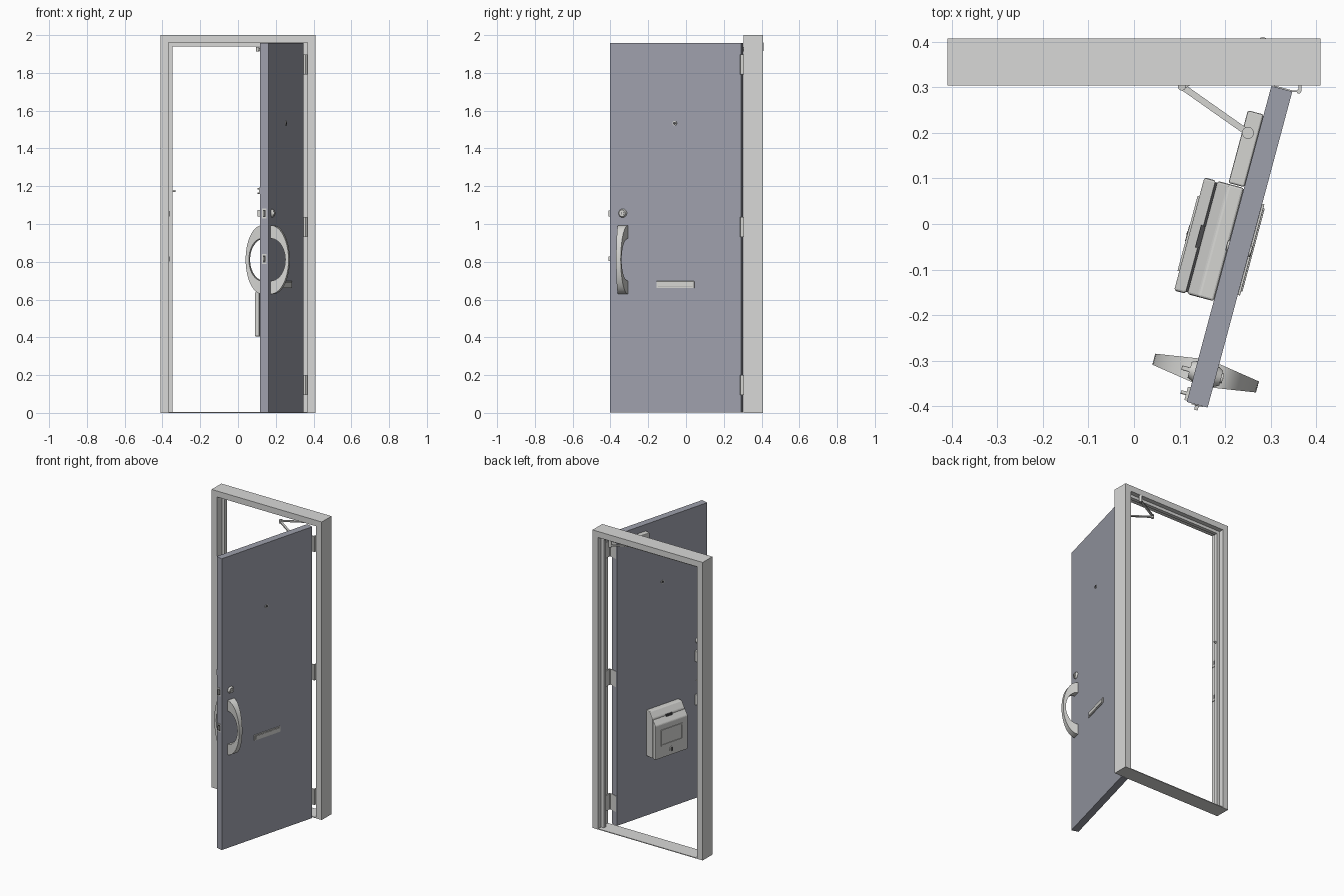
import bpy, bmesh, math
from mathutils import Matrix, Vector

if "Cube" in bpy.data.objects:
    bpy.data.objects.remove(bpy.data.objects["Cube"])


def material(name, rgb):
    m = bpy.data.materials.new(name)
    m.diffuse_color = (*rgb, 1)
    m.use_nodes = True
    m.node_tree.nodes["Principled BSDF"].inputs["Base Color"].default_value = m.diffuse_color
    return m


PAINT = material("pale_frame_paint", (0.69, 0.69, 0.68))
DOOR = material("blue_grey_door", (0.34, 0.35, 0.41))
METAL = material("brushed_metal", (0.66, 0.66, 0.64))
DARK = material("dark_recess", (0.07, 0.07, 0.075))

# Door space: x runs from hinge edge to free edge, y points out of the outer face
SWING = Matrix.Translation((0.3015, 0.303, 0)) @ Matrix.Rotation(math.radians(255), 4, 'Z')
WORLD = Matrix.Identity(4)
THICK, WIDTH = 0.0475, 0.718


def finish(name, bm, mat, space, bevel=0, smooth=False):
    bmesh.ops.recalc_face_normals(bm, faces=bm.faces)
    mesh = bpy.data.meshes.new(name)
    bm.to_mesh(mesh)
    bm.free()
    mesh.materials.append(mat)
    ob = bpy.data.objects.new(name, mesh)
    bpy.context.collection.objects.link(ob)
    ob.matrix_world = space
    if bevel:
        mod = ob.modifiers.new("rounding", 'BEVEL')
        mod.width, mod.segments = bevel, 2
    if smooth:
        bpy.ops.object.select_all(action='DESELECT')
        ob.select_set(True)
        bpy.context.view_layer.objects.active = ob
        bpy.ops.object.shade_smooth_by_angle(angle=math.radians(35))
    return ob


def box(name, lo, hi, mat, space=WORLD, bevel=0):
    lo, hi = Vector(lo), Vector(hi)
    bm = bmesh.new()
    bmesh.ops.create_cube(bm, size=1)
    for v in bm.verts:
        v.co = (lo + hi) / 2 + Vector(a * b for a, b in zip(v.co, hi - lo))
    return finish(name, bm, mat, space, bevel)


def rod(name, a, b, r, mat, space=WORLD, r2=None, sides=24):
    a, b = Vector(a), Vector(b)
    bm = bmesh.new()
    bmesh.ops.create_cone(bm, cap_ends=True, segments=sides, radius1=r,
                          radius2=r if r2 is None else r2, depth=(b - a).length)
    turn = Vector((0, 0, 1)).rotation_difference(b - a).to_matrix().to_4x4()
    bmesh.ops.transform(bm, matrix=Matrix.Translation((a + b) / 2) @ turn, verts=bm.verts)
    return finish(name, bm, mat, space, smooth=True)


def extrude_yz(name, profile, x0, x1, mat, space=WORLD, bevel=0):
    bm = bmesh.new()
    rings = [[bm.verts.new((x, y, z)) for y, z in profile] for x in (x0, x1)]
    for ring in rings:
        bm.faces.new(ring)
    n = len(profile)
    for i in range(n):
        j = (i + 1) % n
        bm.faces.new((rings[0][i], rings[0][j], rings[1][j], rings[1][i]))
    return finish(name, bm, mat, space, bevel)


# Door frame: an outer lining with a raised stop in the middle
def portal(name, half, inner, top, under, y0, y1):
    bm = bmesh.new()
    pts = [(-half, 0), (-half, top), (half, top), (half, 0),
           (inner, 0), (inner, under), (-inner, under), (-inner, 0)]
    face = bm.faces.new([bm.verts.new((x, y0, z)) for x, z in pts])
    ext = bmesh.ops.extrude_face_region(bm, geom=[face])
    for v in ext["geom"]:
        if isinstance(v, bmesh.types.BMVert):
            v.co.y = y1
    finish(name, bm, PAINT, WORLD)


portal("frame_lining", 0.409, 0.367, 2.0, 1.96, 0.304, 0.407)
portal("frame_stop", 0.367, 0.346, 1.96, 1.94, 0.353, 0.376)
box("threshold", (-0.367, 0.304, 0), (0.367, 0.407, 0.005), PAINT)

# Strike plates on the lock side of the frame
for z in (1.055, 0.815):
    box("strike_plate", (-0.367, 0.31, z - 0.027), (-0.364, 0.347, z + 0.027), METAL)
    box("strike_hole", (-0.364, 0.322, z - 0.014), (-0.3632, 0.335, z + 0.014), DARK)
rod("limiter_stud", (-0.35, 0.365, 1.175), (-0.332, 0.365, 1.175), 0.006, METAL)

# Door leaf
box("door_leaf", (0, 0, 0.002), (WIDTH, THICK, 1.957), DOOR, SWING)

# Hinges
for z in (1.845, 0.984, 0.148):
    lo, hi = z - 0.053, z + 0.053
    rod("hinge_barrel", (0.362, 0.291, lo), (0.362, 0.291, hi), 0.005, METAL, sides=16)
    box("hinge_door_leaf", (-0.0025, 0.006, lo), (0, THICK, hi), METAL, SWING)
    box("hinge_link", (0.345, 0.2895, lo), (0.362, 0.2925, hi), METAL)
    box("hinge_frame_leaf", (0.361, 0.291, lo), (0.3675, 0.347, hi), METAL)

# Lock plates and bolts on the free edge
for z, h in ((1.055, 0.016), (0.815, 0.012)):
    box("edge_plate", (WIDTH, 0.011, z - 0.027), (WIDTH + 0.002, 0.037, z + 0.027), METAL, SWING)
    box("lock_recess", (WIDTH + 0.002, 0.017, z - 0.018),
        (WIDTH + 0.0026, 0.031, z + 0.018), DARK, SWING)
    box("lock_bolt", (WIDTH, 0.02, z - h), (WIDTH + 0.012, 0.028, z + h), METAL, SWING)


# Crescent pull handles, wide at the feet and slim in the middle
def pull_handle(name, base, side):
    bm = bmesh.new()
    steps, rings = 28, []
    for i in range(steps + 1):
        t = math.pi * i / steps
        s, c = math.sin(t), math.cos(t)
        w = 0.027 - 0.0145 * s
        rings.append([bm.verts.new((0.646 + k * w, base + side * d * s, 0.811 + r * c))
                      for d, r, k in ((0.094, 0.182, -1), (0.094, 0.182, 1),
                                      (0.076, 0.112, 1), (0.076, 0.112, -1))])
    for a, b in zip(rings, rings[1:]):
        for i in range(4):
            j = (i + 1) % 4
            bm.faces.new((a[i], a[j], b[j], b[i]))
    bm.faces.new(rings[0])
    bm.faces.new(rings[-1])
    finish(name, bm, METAL, SWING, smooth=True)


pull_handle("outer_pull_handle", THICK, 1)
pull_handle("inner_pull_handle", 0, -1)

# Lock cylinder outside, thumb turn inside
rod("lock_rose", (0.648, THICK, 1.057), (0.648, THICK + 0.012, 1.057), 0.023, METAL, SWING, 0.017)
rod("lock_core", (0.648, THICK, 1.057), (0.648, THICK + 0.016, 1.057), 0.011, METAL, SWING)
box("key_slot", (0.6465, THICK + 0.016, 1.05), (0.6495, THICK + 0.0166, 1.064), DARK, SWING)
rod("thumb_rose", (0.648, 0, 1.057), (0.648, -0.012, 1.057), 0.023, METAL, SWING, 0.018)
box("thumb_turn", (0.643, -0.03, 1.04), (0.653, -0.01, 1.074), METAL, SWING, 0.002)

# Door limiter on the inner face
box("limiter_base", (0.685, -0.006, 1.158), (0.715, 0, 1.192), METAL, SWING)
for z in (1.164, 1.186):
    rod("limiter_pin", (0.70, 0, z), (0.70, -0.018, z), 0.004, METAL, SWING, sides=12)

# Peephole on both faces
for y, side in ((THICK, 1), (0, -1)):
    rod("peephole_ring", (0.363, y, 1.533), (0.363, y + side * 0.004, 1.533), 0.012, METAL, SWING)
    rod("peephole_lens", (0.363, y, 1.533), (0.363, y + side * 0.0046, 1.533), 0.008, DARK, SWING)

# Letter slot on the outer face
box("letter_slot_plate", (0.255, THICK, 0.66), (0.462, THICK + 0.005, 0.697), METAL, SWING, 0.001)
box("letter_flap", (0.264, THICK + 0.004, 0.667), (0.453, THICK + 0.008, 0.69), METAL, SWING, 0.001)

# Mail box on the inner face: body, cover, window frame, lock and finger notch
extrude_yz("mail_box_body", [(0, 0.405), (-0.06, 0.405), (-0.06, 0.672), (-0.035, 0.712), (0, 0.712)],
           0.232, 0.489, METAL, SWING, 0.005)
box("mail_box_seam", (0.236, -0.066, 0.41), (0.485, -0.058, 0.66), DARK, SWING)
extrude_yz("mail_box_cover", [(-0.064, 0.405), (-0.09, 0.405), (-0.09, 0.632), (-0.064, 0.668)],
           0.232, 0.489, METAL, SWING, 0.005)
box("finger_notch", (0.335, -0.07, 0.655), (0.385, -0.06, 0.672), DARK, SWING)
for z in (0.49, 0.59):
    box("window_rail", (0.275, -0.094, z - 0.004), (0.445, -0.089, z + 0.004), METAL, SWING)
for x in (0.279, 0.441):
    box("window_stile", (x - 0.004, -0.094, 0.494), (x + 0.004, -0.089, 0.586), METAL, SWING)
rod("mail_lock", (0.36, -0.089, 0.445), (0.36, -0.095, 0.445), 0.018, METAL, SWING)
box("mail_key_slot", (0.356, -0.0958, 0.432), (0.364, -0.095, 0.458), DARK, SWING)

# Door closer with a two-part folding arm up to the frame head
box("closer_body", (0.065, -0.036, 1.865), (0.23, 0, 1.915), METAL, SWING, 0.004)
pivot, elbow, anchor = (0.25, 0.20), (0.105, 0.302), (0.283, 0.400)
rod("closer_spindle", (*pivot, 1.91), (*pivot, 1.932), 0.013, METAL)
rod("closer_elbow", (*elbow, 1.912), (*elbow, 1.936), 0.009, METAL)
rod("closer_shoe", (*anchor, 1.916), (*anchor, 1.96), 0.010, METAL)


def flat_arm(name, a, b, z):
    a, b = Vector((*a, z)), Vector((*b, z))
    d = b - a
    space = Matrix.Translation(a) @ Matrix.Rotation(math.atan2(d.y, d.x), 4, 'Z')
    box(name, (0, -0.007, -0.004), (d.length, 0.007, 0.004), METAL, space)


flat_arm("closer_main_arm", pivot, elbow, 1.922)
flat_arm("closer_fore_arm", elbow, anchor, 1.928)
